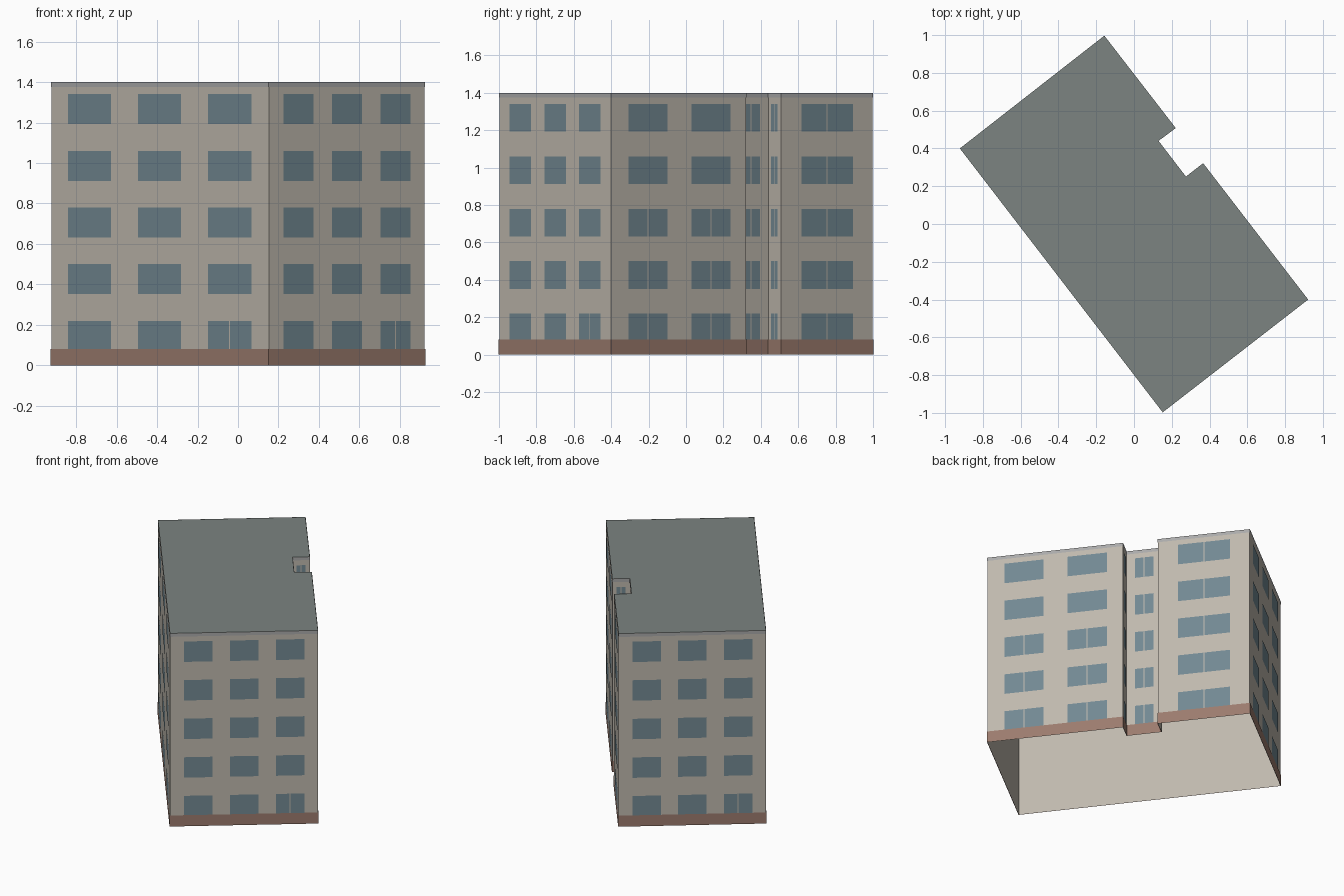
import bpy
from mathutils import Vector

if "Cube" in bpy.data.objects:
    bpy.data.objects.remove(bpy.data.objects["Cube"])

HEIGHT = 1.4
# Footprint, counter-clockwise, with a notch in the back right side
PLAN = [Vector(p) for p in [(-0.922, 0.40), (0.152, -0.997), (0.922, -0.40), (0.366, 0.322),
                            (0.275, 0.251), (0.13, 0.44), (0.221, 0.508), (-0.157, 0.997)]]
N = len(PLAN)


def material(name, rgb):
    m = bpy.data.materials.new(name)
    m.diffuse_color = (*rgb, 1)
    m.use_nodes = True
    m.node_tree.nodes["Principled BSDF"].inputs["Base Color"].default_value = m.diffuse_color
    return m


WALL = material("plaster", (0.52, 0.48, 0.42))
ROOF = material("roofing", (0.20, 0.23, 0.22))
TRIM = material("grey_trim", (0.40, 0.40, 0.40))
BASE = material("brick", (0.33, 0.20, 0.155))
GLASS = material("glass", (0.17, 0.25, 0.29))


def make(name, verts, faces, mat):
    me = bpy.data.meshes.new(name)
    me.from_pydata(verts, [], faces)
    me.materials.append(mat)
    ob = bpy.data.objects.new(name, me)
    bpy.context.collection.objects.link(ob)
    return ob


def outward(i):
    d = (PLAN[(i + 1) % N] - PLAN[i]).normalized()
    return Vector((d.y, -d.x))


def outline(offset):
    """Footprint pushed outwards with mitred corners."""
    pts = []
    for i in range(N):
        a, b = outward(i - 1 if i else N - 1), outward(i)
        pts.append(PLAN[i] + (a + b) * (offset / (1 + a.dot(b))))
    return pts


def ring(name, offset, z0, z1, mat):
    pts = outline(offset)
    verts = [(p.x, p.y, z) for z in (z0, z1) for p in pts]
    faces = [(i, (i + 1) % N, (i + 1) % N + N, i + N) for i in range(N)]
    return make(name, verts, faces, mat)


# Shell, open underneath
ring("walls", 0, 0, HEIGHT, WALL)
make("roof", [(p.x, p.y, HEIGHT) for p in PLAN], [tuple(range(N))], ROOF)
ring("plinth", 0.003, 0, 0.08, BASE)
ring("roof_edge", 0.0015, 1.376, HEIGHT, TRIM)

# Windows per wall: (start, end, number of lower floors with two panes)
THREE = [(0.093, 0.286, 0), (0.404, 0.597, 0), (0.715, 0.908, 1)]
PAIR = [(0.24, 0.76, 5)]
WINDOWS = {
    "front_left": (0, [(0.077, 0.275, 0), (0.4, 0.598, 0), (0.721, 0.921, 1)]),
    "front_right": (1, THREE),
    "back_right_long": (2, [(0.125, 0.415, 3), (0.592, 0.882, 3)]),
    "notch_side_a": (3, PAIR),
    "notch_back": (4, PAIR),
    "notch_side_b": (5, PAIR),
    "back_right_short": (6, [(0.22, 0.785, 5)]),
    "back_left": (7, THREE),
}


def windows(name, wall, columns):
    a, b = PLAN[wall], PLAN[(wall + 1) % N]
    gap = 0.0035 / (b - a).length
    push = outward(wall) * 0.002
    verts, faces = [], []
    for t0, t1, split in columns:
        mid = (t0 + t1) / 2
        for floor in range(5):
            z0 = 0.072 + 0.28 * floor
            z1 = z0 + 0.148
            panes = [(t0, mid - gap), (mid + gap, t1)] if floor < split else [(t0, t1)]
            for s, e in panes:
                p, q = a.lerp(b, s) + push, a.lerp(b, e) + push
                k = len(verts)
                verts += [(p.x, p.y, z0), (q.x, q.y, z0), (q.x, q.y, z1), (p.x, p.y, z1)]
                faces.append((k, k + 1, k + 2, k + 3))
    make("windows_" + name, verts, faces, GLASS)


for label, (wall, columns) in WINDOWS.items():
    windows(label, wall, columns)
